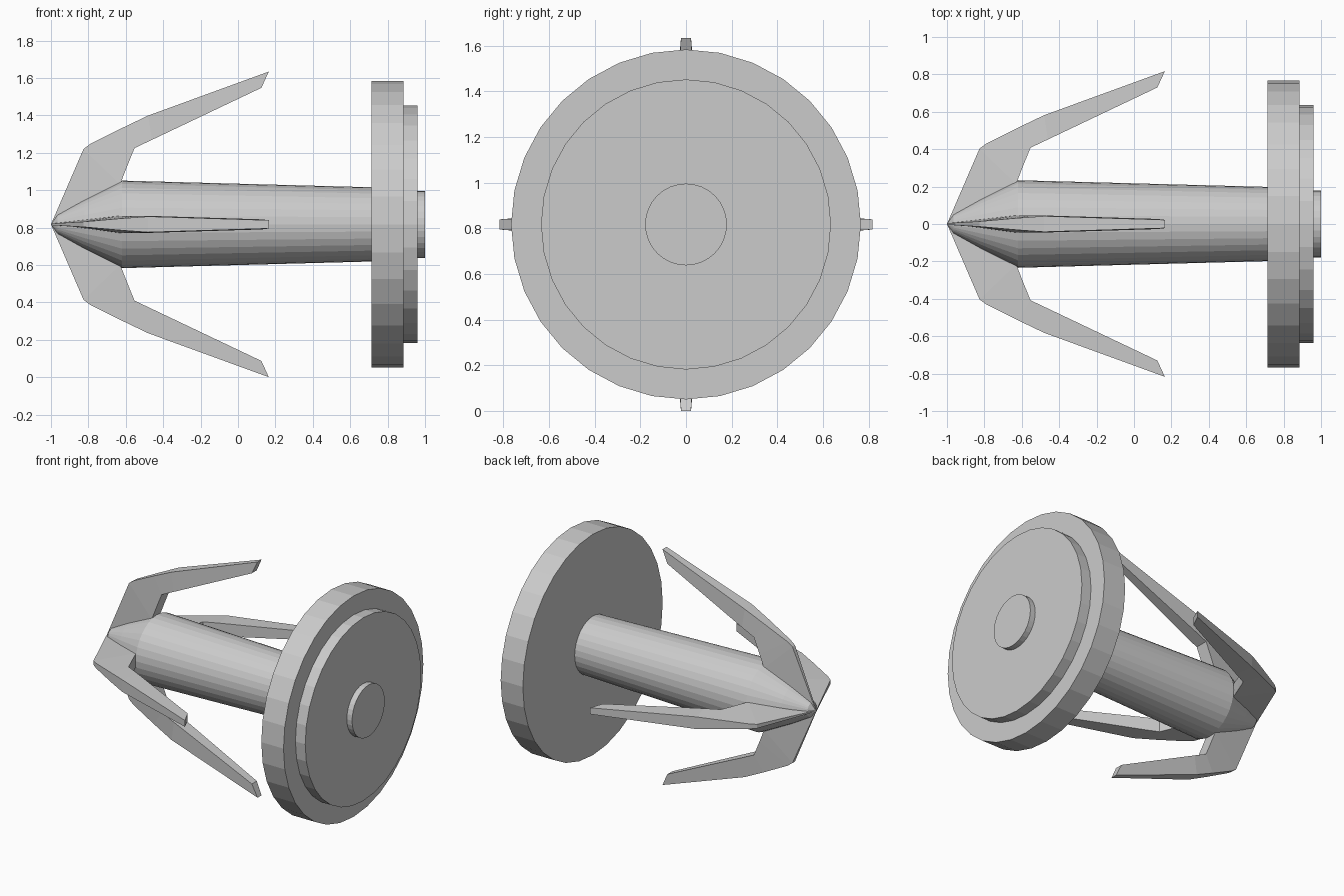
import bpy, bmesh, math
from mathutils import Matrix, Vector

if "Cube" in bpy.data.objects:
    bpy.data.objects.remove(bpy.data.objects["Cube"])

AXIS_Z = 0.817
SIDES = 32


def make_object(name, bm):
    bmesh.ops.recalc_face_normals(bm, faces=bm.faces)
    mesh = bpy.data.meshes.new(name)
    bm.to_mesh(mesh)
    bm.free()
    obj = bpy.data.objects.new(name, mesh)
    obj.location.z = AXIS_Z
    bpy.context.collection.objects.link(obj)
    return obj


def lathe(name, profile):
    """Spin an (x, radius) profile around the x axis."""
    bm = bmesh.new()
    verts = [bm.verts.new((x, 0, r)) for x, r in profile]
    edges = [bm.edges.new(pair) for pair in zip(verts, verts[1:])]
    bmesh.ops.spin(bm, geom=verts + edges, cent=(0, 0, 0), axis=(1, 0, 0),
                   angle=math.tau, steps=SIDES)
    bmesh.ops.remove_doubles(bm, verts=bm.verts, dist=0.0005)
    return make_object(name, bm)


# Tapered shaft with a pointed nose
lathe("shaft", [(-1, 0), (-0.965, 0.05), (-0.82, 0.132), (-0.62, 0.234),
                (0.73, 0.198), (0.73, 0)])

# Stepped end plate: flange, raised disc, centre button
lathe("end_plate", [(0.715, 0), (0.715, 0.766), (0.885, 0.766), (0.885, 0.635),
                    (0.96, 0.635), (0.96, 0.179), (1, 0.179), (1, 0)])

# Barb sections: outer x, radius, half width, then inner x, radius, half width
SECTIONS = [
    (-1.00, 0.000, 0.004, -0.90, 0.000, 0.012),
    (-0.826, 0.403, 0.014, -0.63, 0.215, 0.046),
    (-0.79, 0.430, 0.017, -0.595, 0.305, 0.046),
    (-0.62, 0.515, 0.032, -0.553, 0.408, 0.046),
    (-0.48, 0.582, 0.042, -0.46, 0.452, 0.045),
    (0.165, 0.817, 0.022, 0.125, 0.730, 0.027),
]


def barb(name, angle):
    bm = bmesh.new()
    turn = Matrix.Rotation(angle, 3, 'X')
    rings = []
    for xo, ro, wo, xi, ri, wi in SECTIONS:
        corners = [(xo, -wo, ro), (xo, wo, ro), (xi, wi, ri), (xi, -wi, ri)]
        rings.append([bm.verts.new(turn @ Vector(c)) for c in corners])
    for a, b in zip(rings, rings[1:]):
        for i in range(4):
            j = (i + 1) % 4
            bm.faces.new((a[i], a[j], b[j], b[i]))
    bm.faces.new(rings[0])
    bm.faces.new(rings[-1])
    return make_object(name, bm)


# Four swept-back barbs around the nose
for i, side in enumerate(("top", "front", "bottom", "back")):
    barb("barb_" + side, i * math.pi / 2)
